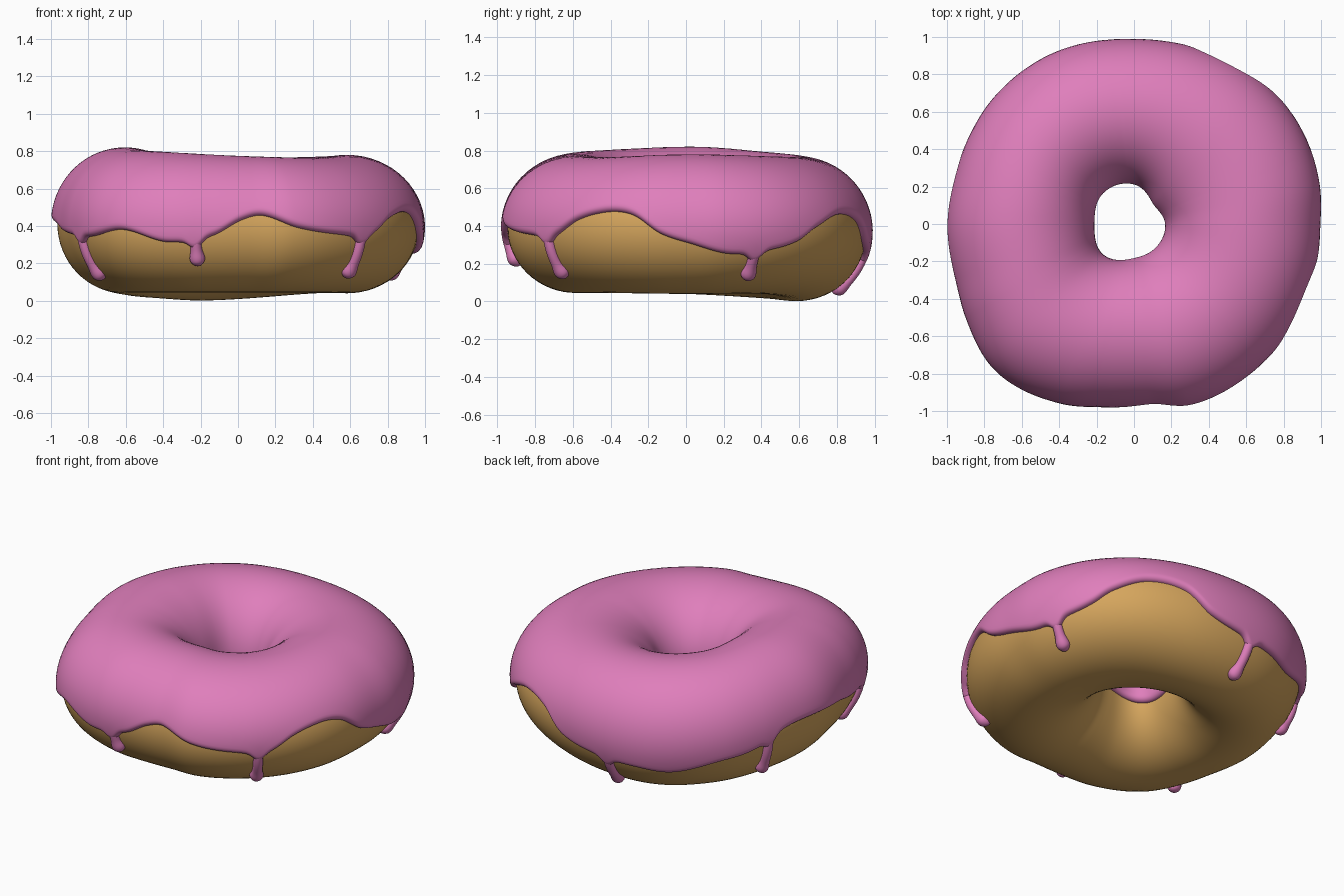
import bpy, bmesh, math
from mathutils import Vector

if "Cube" in bpy.data.objects:
    bpy.data.objects.remove(bpy.data.objects["Cube"])

TAU = 2 * math.pi
# Uneven ring, as (angle in degrees, value) control points
OUTER = [(0, .997), (12, 1.015), (31, 1.03), (48, 1.025), (70, 1.0), (90, .99), (116, 1.012),
         (138, 1.01), (153, .998), (165, .992), (180, 1.0), (197, 1.0), (209, 1.03), (227, 1.08),
         (247, 1.04), (262, .99), (275, .98), (287, 1.015), (307, 1.015), (324, 1.01), (348, 1.0)]
HOLE = [(0, .175), (45, .155), (90, .22), (135, .24), (180, .22), (225, .24), (270, .19), (315, .18)]
TOP = [(0, .78), (45, .77), (90, .765), (135, .79), (175, .82), (225, .8), (270, .775), (315, .765)]
BOTTOM = [(0, .04), (45, .04), (105, .002), (135, .015), (180, .04), (225, .045), (270, .045), (315, .045)]
# Wavy lower edge of the icing
EDGE = [(1, .31), (14, .255), (28, .28), (36, .32), (43, .39), (55, .46), (68, .43), (78, .31),
        (94, .25), (107, .23), (120, .215), (136, .28), (148, .32), (161, .41), (173, .43),
        (190, .41), (200, .37), (221, .345), (234, .38), (248, .315), (262, .35), (271, .43),
        (278, .455), (289, .39), (303, .355), (315, .35), (324, .43), (331, .465), (338, .475),
        (344, .45), (352, .36)]
DRIPS = [(22, .12), (96, .05), (155, .13), (215, .12), (256.5, .19), (312, .13)]
ICING = .034


def curve(table, deg):
    """Smooth periodic interpolation through control points."""
    n = len(table)
    deg = (deg - table[0][0]) % 360 + table[0][0]

    def pt(i):
        return table[i % n][0] + 360 * (i // n), table[i % n][1]
    i = max(k for k in range(n) if table[k][0] <= deg)
    (x0, y0), (x1, y1), (x2, y2), (x3, y3) = (pt(i + k) for k in (-1, 0, 1, 2))
    h = x2 - x1
    t = (deg - x1) / h
    m1, m2 = (y2 - y0) / (x2 - x0) * h, (y3 - y1) / (x3 - x1) * h
    return ((2*t**3 - 3*t*t + 1) * y1 + (t**3 - 2*t*t + t) * m1
            + (3*t*t - 2*t**3) * y2 + (t**3 - t*t) * m2)


def section(deg):
    """Dough cross-section: centre radius, half width, centre height, half height."""
    ro, ri = curve(OUTER, deg) - ICING, curve(HOLE, deg) + .025
    zt, zb = curve(TOP, deg) - ICING, curve(BOTTOM, deg)
    return (ro + ri) / 2, (ro - ri) / 2, (zt + zb) / 2, (zt - zb) / 2


def surface(deg, th, off=0, sec=None):
    R, a, zc, b = sec or section(deg)
    r = R + (a + off) * math.cos(th)
    p = math.radians(deg)
    return Vector((r * math.cos(p), r * math.sin(p), zc + (b + off) * math.sin(th)))


def angle_at(sec, z):
    return math.asin(max(-.97, min(.97, (z - sec[2]) / sec[3])))


def loft(name, rings, mat, wrap_rings, wrap_pts, cap=False):
    bm = bmesh.new()
    vs = [[bm.verts.new(p) for p in ring] for ring in rings]
    n, m = len(vs), len(vs[0])
    for i in range(n if wrap_rings else n - 1):
        for j in range(m if wrap_pts else m - 1):
            k, l = (i + 1) % n, (j + 1) % m
            bm.faces.new((vs[i][j], vs[k][j], vs[k][l], vs[i][l]))
    if cap:
        bm.faces.new(vs[0])
        bm.faces.new(vs[-1])
    bmesh.ops.recalc_face_normals(bm, faces=bm.faces)
    if not wrap_pts:  # open shell: make sure the crown faces up
        bm.normal_update()
        if max(bm.faces, key=lambda f: f.calc_center_median().z).normal.z < 0:
            bmesh.ops.reverse_faces(bm, faces=bm.faces)
    me = bpy.data.meshes.new(name)
    bm.to_mesh(me)
    bm.free()
    me.materials.append(mat)
    for f in me.polygons:
        f.use_smooth = True
    ob = bpy.data.objects.new(name, me)
    bpy.context.collection.objects.link(ob)
    return ob


def material(name, rgb):
    m = bpy.data.materials.new(name)
    m.diffuse_color = (*rgb, 1)
    m.use_nodes = True
    m.node_tree.nodes["Principled BSDF"].inputs["Base Color"].default_value = m.diffuse_color
    return m


pink = material("pink_icing", (.74, .21, .50))
tan = material("golden_dough", (.67, .38, .11))

# Dough ring
rings = []
for i in range(180):
    d = i * 2
    s = section(d)
    rings.append([surface(d, TAU * j / 64, 0, s) for j in range(64)])
loft("dough", rings, tan, True, True)

# Icing shell with a rounded rim, flaring down where drips start
RIM = [0, .001, .004, .010, .018, .028, .04, .06]
rings = []
for i in range(480):
    d = i * .75
    s = section(d)
    z = curve(EDGE, d)
    for a, _ in DRIPS:
        z -= .045 * math.exp(-((d - a) / 2.6) ** 2)
    t0 = angle_at(s, z)
    t1 = math.pi - angle_at(s, .37 + .02 * math.sin(math.radians(3 * d)))
    k = 1 / .37
    ths = ([t0 + x * k for x in RIM]
           + [t0 + .06 * k + (t1 - t0 - .12 * k) * j / 32 for j in range(1, 32)]
           + [t1 - x * k for x in reversed(RIM)])
    ring = []
    for t in ths:
        x = min(1, min(t - t0, t1 - t) / k / .034)
        off = ICING * math.sqrt(max(0, 1 - (1 - x) ** 2)) if x > 1e-6 else -.012
        ring.append(surface(d, t, off, s))
    rings.append(ring)
loft("icing", rings, pink, True, False)

# Drips: thin necks ending in round beads, running down the dough
for n, (d, zlow) in enumerate(DRIPS):
    s = section(d)
    ta, tb = angle_at(s, curve(EDGE, d) + .03), angle_at(s, zlow + .002)
    length = (ta - tb) * .37
    p = math.radians(d)
    side = Vector((-math.sin(p), math.cos(p), 0))
    rings = []
    for j in range(29):
        u = 1 - (1 - j / 28) ** 1.6
        t = ta + (tb - ta) * u
        left = (1 - u) * length               # distance to the tip
        bead = math.exp(-((left - .045) / .04) ** 2)
        r = .029 + .012 * bead
        if left < .042:
            r *= math.sqrt(max(.0004, 1 - (1 - left / .042) ** 2))
        out = Vector((math.cos(t) * math.cos(p), math.cos(t) * math.sin(p), math.sin(t)))
        c = surface(d, t, .004, s)
        rings.append([c + side * r * math.cos(TAU * q / 20) + out * r * math.sin(TAU * q / 20)
                      for q in range(20)])
    loft(f"drip_{n + 1}", rings, pink, False, True, cap=True)
